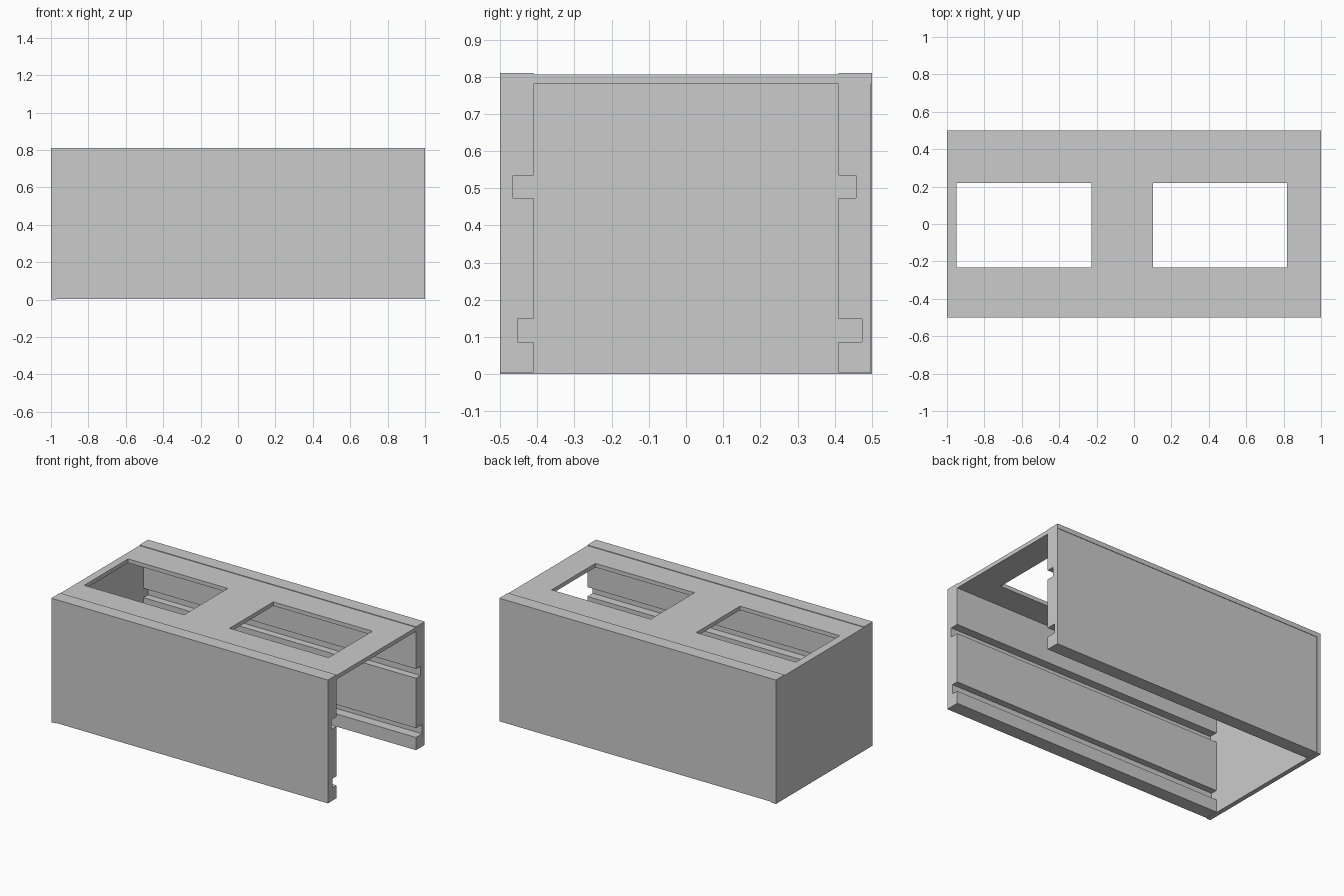
import bpy
import bmesh

cube = bpy.data.objects.get("Cube")
if cube:
    bpy.data.objects.remove(cube, do_unlink=True)

# Single flat colour
grey = bpy.data.materials.new("light_grey")
grey.use_nodes = True
colour = (0.6, 0.6, 0.6, 1)
grey.diffuse_color = colour
grey.node_tree.nodes["Principled BSDF"].inputs["Base Color"].default_value = colour

LEFT, RIGHT = -1.0, 1.0
PANEL_X = -0.97      # inner face of the closed end
INNER = 0.41         # inner faces of the long walls
UNDER_LID = 0.78
LID_TOP = 0.806
RIM_TOP = 0.81
WALL_BASE = 0.004


def extrude_x(name, profile, x0, x1):
    """Sweep a closed (y, z) profile along x."""
    bm = bmesh.new()
    face = bm.faces.new([bm.verts.new((x0, y, z)) for y, z in profile])
    swept = bmesh.ops.extrude_face_region(bm, geom=[face])
    verts = [v for v in swept["geom"] if isinstance(v, bmesh.types.BMVert)]
    bmesh.ops.translate(bm, vec=(x1 - x0, 0, 0), verts=verts)
    bmesh.ops.recalc_face_normals(bm, faces=bm.faces)
    mesh = bpy.data.meshes.new(name)
    bm.to_mesh(mesh)
    bm.free()
    mesh.materials.append(grey)
    obj = bpy.data.objects.new(name, mesh)
    bpy.context.collection.objects.link(obj)
    return obj


def rectangle(y0, y1, z0, z1):
    return [(y0, z0), (y1, z0), (y1, z1), (y0, z1)]


def wall(name, side, outer, grooves):
    """Long wall with grooves running along its inner face."""
    profile = [(outer, UNDER_LID), (outer, WALL_BASE), (INNER, WALL_BASE)]
    for depth_y, z0, z1 in grooves:
        profile += [(INNER, z0), (depth_y, z0), (depth_y, z1), (INNER, z1)]
    profile.append((INNER, UNDER_LID))
    extrude_x(name, [(side * y, z) for y, z in profile], PANEL_X, RIGHT)


# Long walls and closed end
wall("front_wall", -1, 0.5, [(0.453, 0.087, 0.148), (0.465, 0.474, 0.535)])
wall("back_wall", 1, 0.497, [(0.473, 0.087, 0.148), (0.457, 0.474, 0.535)])
extrude_x("end_panel", rectangle(-0.5, 0.5, 0, UNDER_LID), LEFT, PANEL_X)

# Lid with slightly raised long edges
lid = extrude_x("lid", [
    (-0.5, UNDER_LID), (0.5, UNDER_LID), (0.5, RIM_TOP), (INNER, RIM_TOP),
    (INNER, LID_TOP), (-INNER, LID_TOP), (-INNER, RIM_TOP), (-0.5, RIM_TOP),
], LEFT, RIGHT)

# Two rectangular openings in the lid
for name, x0, x1 in (("left_opening", 0.102, 0.818), ("right_opening", -0.948, -0.227)):
    cutter = extrude_x(name + "_cutter", rectangle(-0.233, 0.219, 0.7, 0.9), x0, x1)
    cutter.hide_render = True
    cutter.hide_set(True)
    cut = lid.modifiers.new(name, 'BOOLEAN')
    cut.operation = 'DIFFERENCE'
    cut.solver = 'EXACT'
    cut.object = cutter
